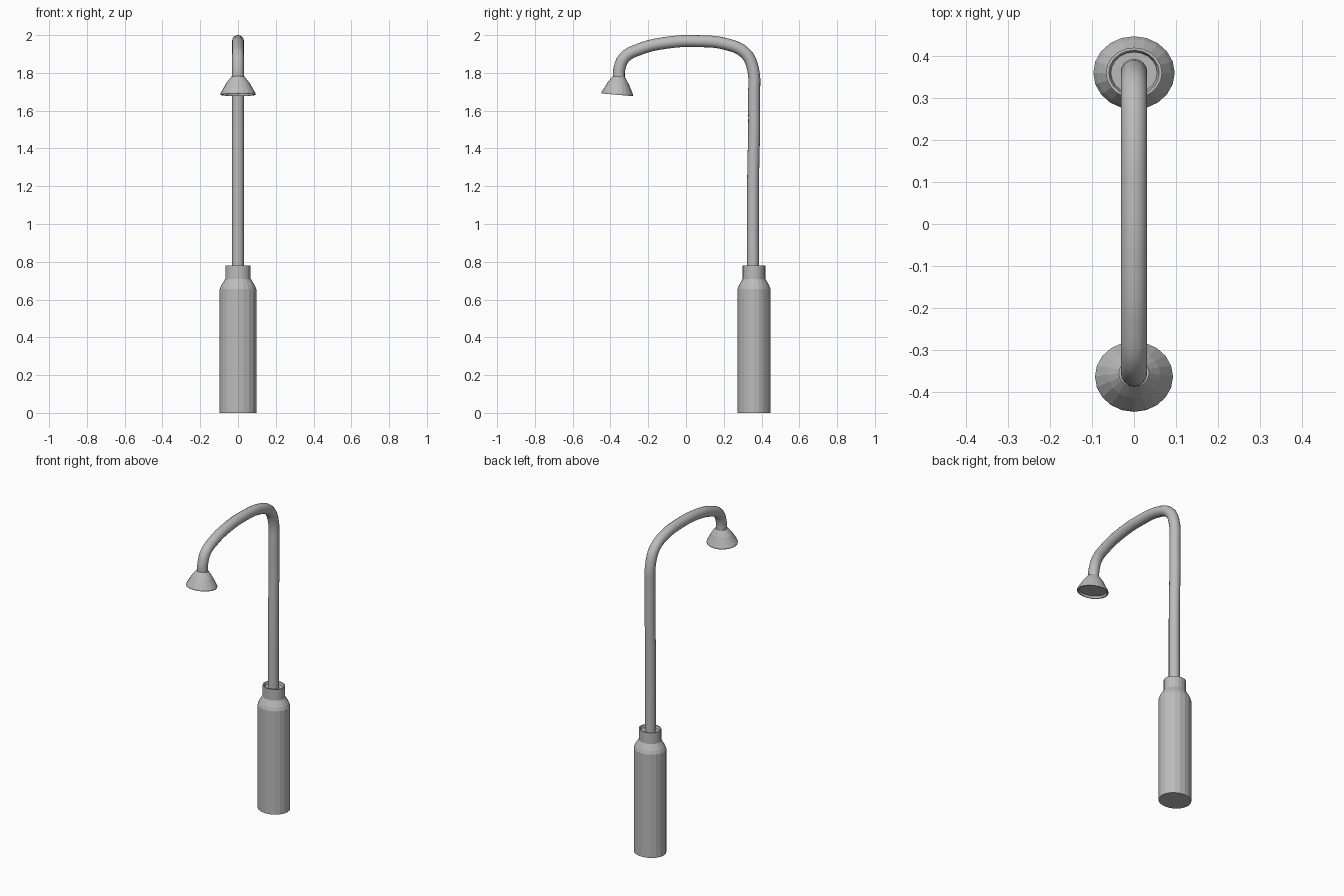
import bpy
import bmesh
import math
from mathutils import Matrix

cube = bpy.data.objects.get("Cube")
if cube:
    bpy.data.objects.remove(cube, do_unlink=True)

grey = bpy.data.materials.new("plain_grey")
grey.use_nodes = True
colour = (0.5, 0.5, 0.5, 1)
grey.diffuse_color = colour
grey.node_tree.nodes["Principled BSDF"].inputs["Base Color"].default_value = colour

SIDES = 20
DEPTH = 0.9  # the round parts are slightly narrower front to back


def lathe(name, profile, matrix):
    """Closed solid turned from (radius, z) points, capped at both ends."""
    bm = bmesh.new()
    rings = []
    for r, z in profile:
        angles = [math.tau * i / SIDES for i in range(SIDES)]
        rings.append([bm.verts.new((r * math.cos(a), DEPTH * r * math.sin(a), z))
                      for a in angles])
    for low, high in zip(rings, rings[1:]):
        for i in range(SIDES):
            j = (i + 1) % SIDES
            bm.faces.new((low[i], low[j], high[j], high[i]))
    bm.faces.new(rings[0][::-1])
    bm.faces.new(rings[-1])
    bmesh.ops.recalc_face_normals(bm, faces=bm.faces)
    bm.transform(matrix)
    mesh = bpy.data.meshes.new(name)
    bm.to_mesh(mesh)
    bm.free()
    mesh.materials.append(grey)
    obj = bpy.data.objects.new(name, mesh)
    bpy.context.collection.objects.link(obj)
    return obj


# Base cylinder with shoulder, collar and shallow recessed top
lathe("post_base", [(0.097, 0), (0.097, 0.655), (0.089, 0.675), (0.067, 0.71),
                    (0.067, 0.78), (0.06, 0.78), (0.055, 0.765)],
      Matrix.Translation((0, 0.36, 0)))

# Lamp head: flared shade, slightly tilted, with a shallow recessed underside
lathe("lamp_head", [(0.082, 0.012), (0.086, 0), (0.093, 0), (0.093, 0.008),
                    (0.062, 0.062), (0.036, 0.096)],
      Matrix.Translation((0, -0.364, 1.684)) @ Matrix.Rotation(math.radians(-5), 4, "X"))

# Bent pole swept along a smooth path
path = [(0.355, 0.75), (0.355, 1.2), (0.36, 1.66), (0.35, 1.84), (0.31, 1.908),
        (0.21, 1.953), (0.06, 1.968), (-0.1, 1.96), (-0.25, 1.924),
        (-0.325, 1.882), (-0.352, 1.825), (-0.356, 1.76)]
curve = bpy.data.curves.new("bent_pole", "CURVE")
curve.dimensions = "3D"
curve.bevel_depth = 0.0315
curve.bevel_resolution = 6
curve.resolution_u = 5
curve.use_fill_caps = True
spline = curve.splines.new("BEZIER")
spline.bezier_points.add(len(path) - 1)
for point, (y, z) in zip(spline.bezier_points, path):
    point.co = (0, y, z)
    point.handle_left_type = point.handle_right_type = "AUTO"
curve.materials.append(grey)
pole = bpy.data.objects.new("bent_pole", curve)
bpy.context.collection.objects.link(pole)
bpy.ops.object.select_all(action="DESELECT")
pole.select_set(True)
bpy.context.view_layer.objects.active = pole
bpy.ops.object.convert(target="MESH")
bpy.ops.object.shade_smooth_by_angle(angle=math.radians(35))
